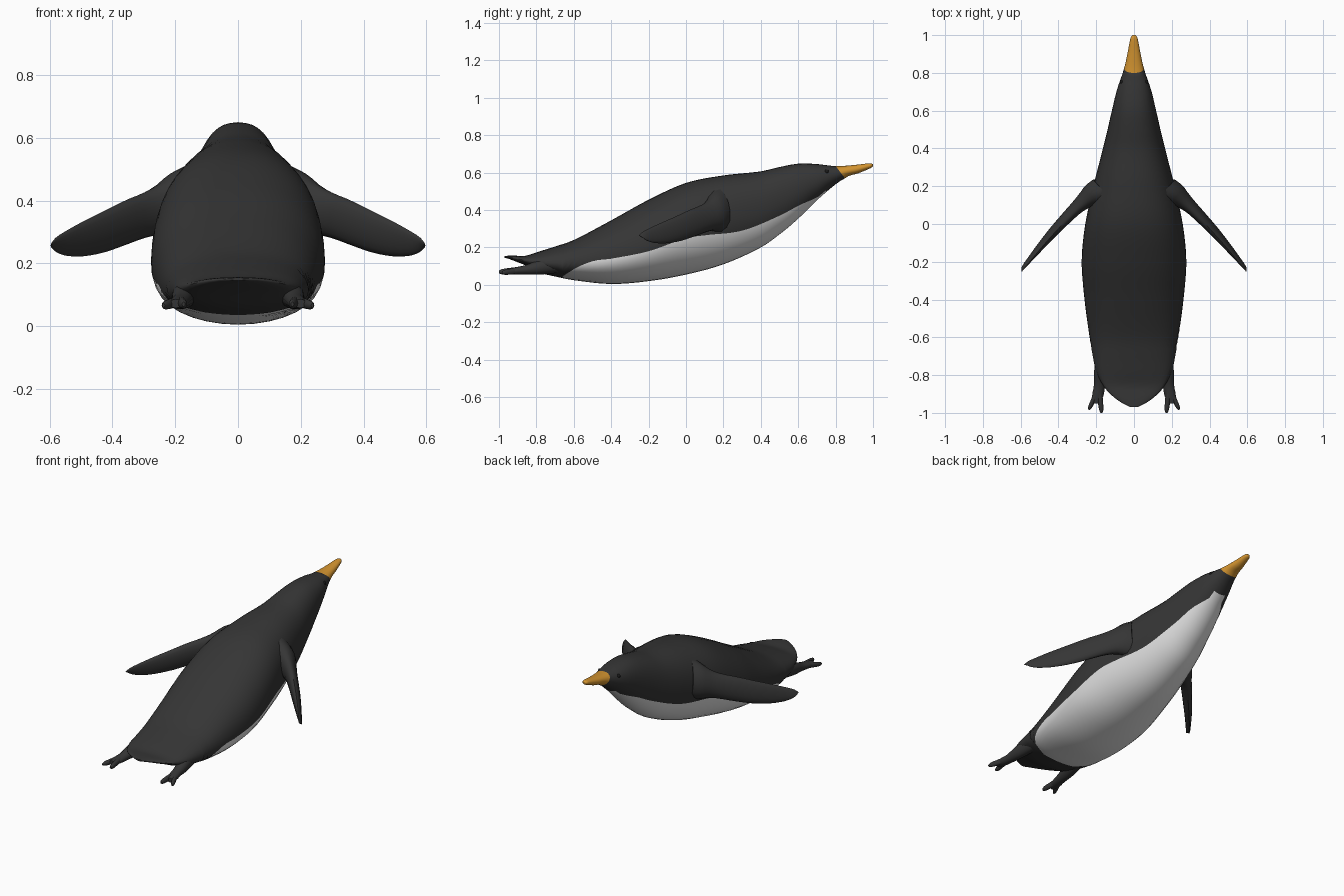
import bpy, bmesh, math
from mathutils import Vector

if "Cube" in bpy.data.objects:
    bpy.data.objects.remove(bpy.data.objects["Cube"])


def material(name, rgb):
    m = bpy.data.materials.new(name)
    m.diffuse_color = (*rgb, 1)
    m.use_nodes = True
    m.node_tree.nodes["Principled BSDF"].inputs["Base Color"].default_value = m.diffuse_color
    return m


BLACK = material("charcoal feathers", (0.036, 0.036, 0.036))
WHITE = material("white belly", (0.75, 0.75, 0.75))
ORANGE = material("orange beak", (0.66, 0.30, 0.03))
EYE = material("dark eye", (0.01, 0.01, 0.01))


def finish(bm, name, mats, mirror=False):
    bmesh.ops.recalc_face_normals(bm, faces=bm.faces)
    me = bpy.data.meshes.new(name)
    bm.to_mesh(me)
    bm.free()
    for m in mats:
        me.materials.append(m)
    ob = bpy.data.objects.new(name, me)
    bpy.context.collection.objects.link(ob)
    if mirror:
        ob.modifiers.new("mirror", 'MIRROR').use_mirror_merge = False
    bpy.ops.object.select_all(action='DESELECT')
    bpy.context.view_layer.objects.active = ob
    ob.select_set(True)
    bpy.ops.object.shade_smooth_by_angle(angle=math.radians(50))
    return ob


def loft(name, rings, mats, mirror=False, rule=None):
    """Skin closed rings of points and cap both ends."""
    bm = bmesh.new()
    vs = [[bm.verts.new(p) for p in r] for r in rings]
    n = len(rings[0])
    for i in range(len(vs) - 1):
        for j in range(n):
            k = (j + 1) % n
            f = bm.faces.new((vs[i][j], vs[i][k], vs[i + 1][k], vs[i + 1][j]))
            if rule:
                f.material_index = rule(i, j)
    bm.faces.new(vs[0])
    bm.faces.new(vs[-1])
    return finish(bm, name, mats, mirror)


def sample(rows, t):
    """Smooth cubic interpolation through rows sorted by their first value."""
    t = min(max(t, rows[0][0]), rows[-1][0])
    i = max(k for k in range(len(rows) - 1) if rows[k][0] <= t)
    a, b = rows[i], rows[i + 1]
    p, q = rows[max(i - 1, 0)], rows[min(i + 2, len(rows) - 1)]
    h = b[0] - a[0]
    u = (t - a[0]) / h
    out = []
    for c in range(1, len(a)):
        m0 = (b[c] - p[c]) / (b[0] - p[0]) * h
        m1 = (q[c] - a[c]) / (q[0] - a[0]) * h
        out.append((2*u**3 - 3*u*u + 1) * a[c] + (u**3 - 2*u*u + u) * m0
                   + (3*u*u - 2*u**3) * b[c] + (u**3 - u*u) * m1)
    return out


# Body stations: y, half width, bottom z, top z, height fraction of widest point
BODY = [(-0.97, 0.02, 0.145, 0.155, 0.5), (-0.95, 0.06, 0.14, 0.156, 0.5),
        (-0.91, 0.115, 0.125, 0.156, 0.5), (-0.86, 0.16, 0.105, 0.155, 0.5),
        (-0.78, 0.20, 0.065, 0.18, 0.45), (-0.70, 0.218, 0.045, 0.205, 0.42),
        (-0.60, 0.235, 0.025, 0.24, 0.4), (-0.40, 0.262, 0.005, 0.345, 0.4),
        (-0.20, 0.277, 0.02, 0.455, 0.42), (0.0, 0.258, 0.055, 0.545, 0.48),
        (0.20, 0.215, 0.11, 0.585, 0.5), (0.40, 0.165, 0.20, 0.607, 0.5),
        (0.50, 0.14, 0.27, 0.63, 0.5), (0.60, 0.117, 0.355, 0.648, 0.5),
        (0.70, 0.09, 0.475, 0.646, 0.5), (0.80, 0.052, 0.57, 0.635, 0.5),
        (0.90, 0.033, 0.598, 0.641, 0.5), (0.97, 0.021, 0.620, 0.649, 0.5),
        (0.99, 0.016, 0.628, 0.649, 0.5), (1.0, 0.006, 0.636, 0.645, 0.5)]
# Belly edge: y, z
EDGE = [(-0.66, 0.045), (-0.58, 0.095), (-0.5, 0.125), (-0.4, 0.14), (-0.2, 0.18),
        (0.0, 0.25), (0.1, 0.265), (0.3, 0.29), (0.5, 0.37), (0.65, 0.45), (0.73, 0.485)]
LOW, HIGH = 8, 12


def body_ring(y):
    hw, bot, top, frac = sample(BODY, y)
    zc = bot + (top - bot) * frac
    # ring points are split exactly at the belly edge
    zb = sample(EDGE, y)[0]
    half = (zc - bot) if zb < zc else (top - zc)
    split = math.acos(max(-1, min(1, (zc - zb) / half)))
    split = min(max(split, 0.5), 2.0)
    angs = [split * i / LOW for i in range(LOW)]
    angs += [split + (math.pi - split) * i / HIGH for i in range(HIGH + 1)]
    shear = 0.05 * max(0, 1 - abs(y - 0.8) / 0.2)
    side = []
    for a in angs:
        s, c = max(math.sin(a), 0), math.cos(a)
        if c > 0:
            z = zc - (zc - bot) * c
            x = hw * s
        else:
            z = zc + (top - zc) * abs(c) ** 0.88
            x = hw * s ** 0.88
        side.append((x, y + shear * (top - z) / (top - bot), z))
    return side + [(-x, yy, z) for x, yy, z in side[-2:0:-1]]


def steps(a, b, n):
    return [a + (b - a) * i / n for i in range(n + 1)]


# Body with its white belly patch
ys = steps(-0.97, -0.66, 14) + steps(-0.66, 0.72, 44)[1:] + steps(0.72, 0.8, 4)[1:]
N = 2 * (LOW + HIGH)
loft("body", [body_ring(y) for y in ys], [BLACK, WHITE],
     rule=lambda i, j: int((j < LOW or j >= N - LOW) and 14 <= i < 58))

# Beak continues the head
loft("beak", [body_ring(y) for y in steps(0.8, 0.96, 8) + steps(0.96, 1.0, 6)[1:]], [ORANGE])

# Flippers: x, y, low z, high z, half thickness
WING = [(0.14, 0.17, 0.27, 0.52, 0.10), (0.20, 0.155, 0.28, 0.49, 0.075),
        (0.25, 0.13, 0.29, 0.452, 0.05), (0.30, 0.09, 0.28, 0.425, 0.036),
        (0.36, 0.03, 0.258, 0.40, 0.03), (0.43, -0.045, 0.234, 0.365, 0.025),
        (0.50, -0.125, 0.222, 0.33, 0.018), (0.55, -0.185, 0.225, 0.302, 0.012),
        (0.58, -0.222, 0.237, 0.282, 0.008), (0.594, -0.24, 0.25, 0.264, 0.003)]
rings = []
for x in steps(0.14, 0.55, 16) + steps(0.55, 0.594, 6)[1:]:
    y, lo, hi, t = sample(WING, x)
    ring = []
    for k in range(16):
        a = math.tau * k / 16
        d = t * math.cos(a)
        v = math.sin(a)
        ring.append((x + 0.75 * d, y + 0.66 * d - 0.012 * v, (lo + hi) / 2 + (hi - lo) / 2 * v))
    rings.append(ring)
loft("flippers", rings, [BLACK], mirror=True)


def limb(name, rows):
    """Tube along y; rows are y, x, z, half width, half height."""
    out = []
    for y in steps(rows[0][0], rows[-1][0], 14):
        x, z, w, h = sample(rows, y)
        out.append([(x + w * math.cos(math.tau * k / 12), y, z + h * math.sin(math.tau * k / 12))
                    for k in range(12)])
    loft(name, out, [BLACK], mirror=True)


# Legs and toes
limb("legs", [(-0.95, 0.198, 0.072, 0.02, 0.014), (-0.91, 0.192, 0.075, 0.03, 0.02),
              (-0.86, 0.183, 0.08, 0.03, 0.025), (-0.78, 0.175, 0.095, 0.036, 0.04),
              (-0.68, 0.16, 0.11, 0.04, 0.045)])
limb("inner_toes", [(-1.0, 0.173, 0.070, 0.005, 0.007), (-0.985, 0.173, 0.070, 0.011, 0.014),
                    (-0.94, 0.178, 0.074, 0.014, 0.017), (-0.88, 0.183, 0.08, 0.014, 0.018)])
limb("outer_toes", [(-0.985, 0.237, 0.066, 0.004, 0.006), (-0.97, 0.232, 0.067, 0.011, 0.013),
                    (-0.93, 0.214, 0.072, 0.014, 0.016), (-0.87, 0.19, 0.08, 0.014, 0.018)])

# Eyes sit just proud of the head
bm = bmesh.new()
bmesh.ops.create_uvsphere(bm, u_segments=12, v_segments=8, radius=0.012)
bmesh.ops.translate(bm, verts=bm.verts, vec=Vector((0.063, 0.752, 0.605)))
finish(bm, "eyes", [EYE], mirror=True)
